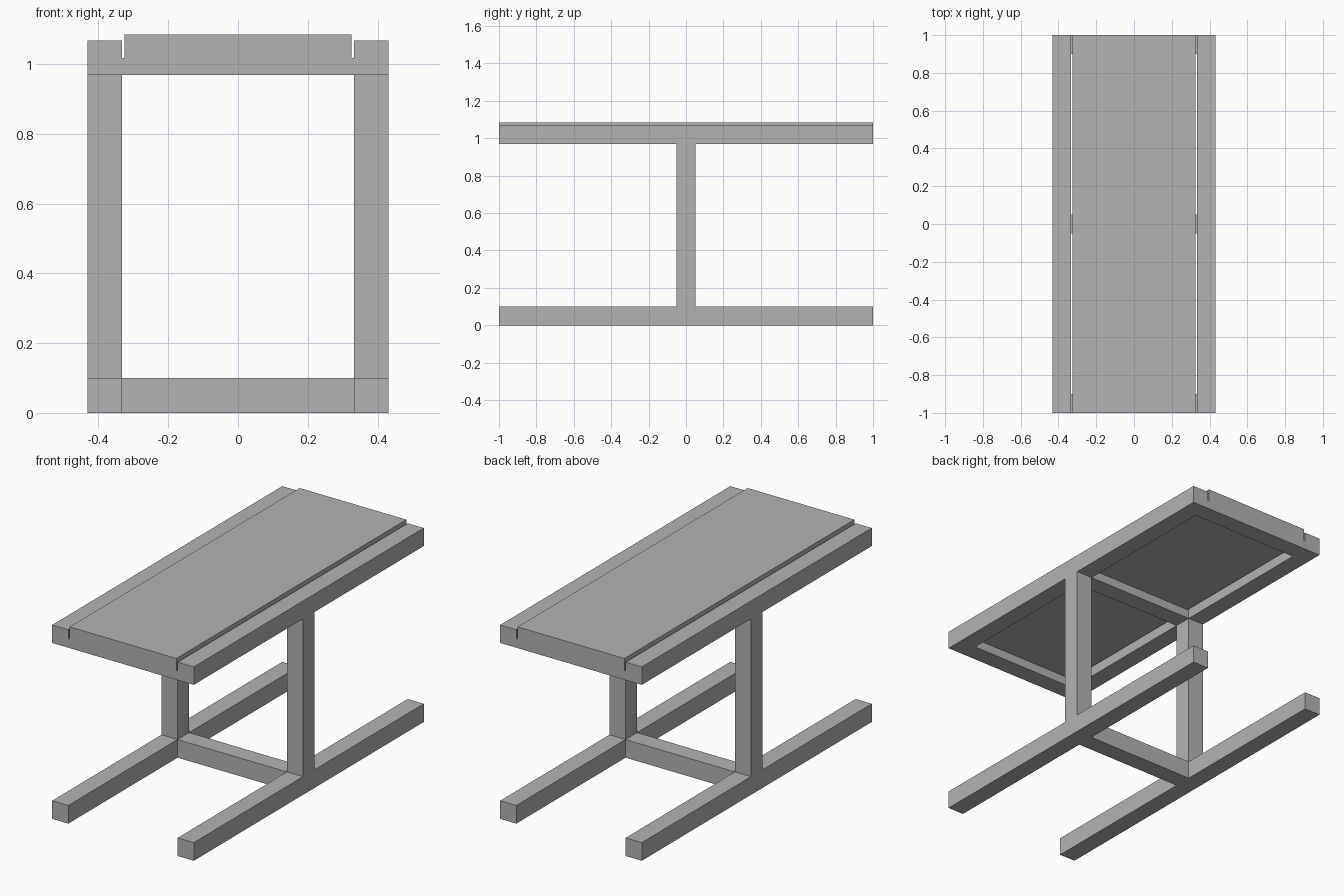
import bpy
import bmesh
from mathutils import Vector

if "Cube" in bpy.data.objects:
    bpy.data.objects.remove(bpy.data.objects["Cube"], do_unlink=True)

grey = bpy.data.materials.new("plain grey")
grey.use_nodes = True
colour = (0.45, 0.45, 0.45, 1)
grey.diffuse_color = colour
grey.node_tree.nodes["Principled BSDF"].inputs["Base Color"].default_value = colour

OUTER, INNER, PANEL = 0.431, 0.333, 0.325     # half widths
BEAM = 0.1                                    # timber thickness
UNDER, LEDGE, RAIL_TOP, TOP = 0.968, 1.017, 1.067, 1.085


def prism(name, points, depth):
    """Extrude a closed 3D outline along the vector depth."""
    bm = bmesh.new()
    face = bm.faces.new([bm.verts.new(p) for p in points])
    new = bmesh.ops.extrude_face_region(bm, geom=[face])["geom"]
    bmesh.ops.translate(bm, vec=Vector(depth),
                        verts=[v for v in new if isinstance(v, bmesh.types.BMVert)])
    bmesh.ops.recalc_face_normals(bm, faces=bm.faces)
    mesh = bpy.data.meshes.new(name)
    bm.to_mesh(mesh)
    bm.free()
    mesh.materials.append(grey)
    obj = bpy.data.objects.new(name, mesh)
    bpy.context.collection.objects.link(obj)
    return obj


def box(name, x, y, z):
    (x0, x1), (y0, y1), (z0, z1) = x, y, z
    return prism(name, [(x0, y0, z0), (x1, y0, z0), (x1, y0, z1), (x0, y0, z1)],
                 (0, y1 - y0, 0))


# Table top: rails, slots and raised panel in one end profile
half = [(OUTER, UNDER), (OUTER, RAIL_TOP), (INNER, RAIL_TOP),
        (INNER, LEDGE), (PANEL, LEDGE), (PANEL, TOP)]
outline = half + [(-x, z) for x, z in reversed(half)]
top = prism("table_top", [(x, -1, z) for x, z in outline], (0, 2, 0))

# Two pockets below the panel leave the end and middle cross beams
for name, side in (("front_pocket", -1), ("back_pocket", 1)):
    y = sorted((side * BEAM / 2, side * (1 - BEAM)))
    cutter = box(name, (-INNER, INNER), y, (UNDER - 0.1, LEDGE))
    cutter.hide_render = True
    cutter.hide_set(True)
    cut = top.modifiers.new(name, "BOOLEAN")
    cut.operation = "DIFFERENCE"
    cut.solver = "EXACT"
    cut.object = cutter

# Side supports: a skid with an upright leg, as one inverted T
tee = [(1, 0), (1, BEAM), (BEAM / 2, BEAM), (BEAM / 2, UNDER)]
tee += [(-y, z) for y, z in reversed(tee)]
for name, side in (("left_support", 1), ("right_support", -1)):
    prism(name, [(side * INNER, y, z) for y, z in tee], (side * (OUTER - INNER), 0, 0))

# Stretcher joining the skids
box("stretcher", (-INNER, INNER), (-BEAM / 2, BEAM / 2), (0, BEAM))
